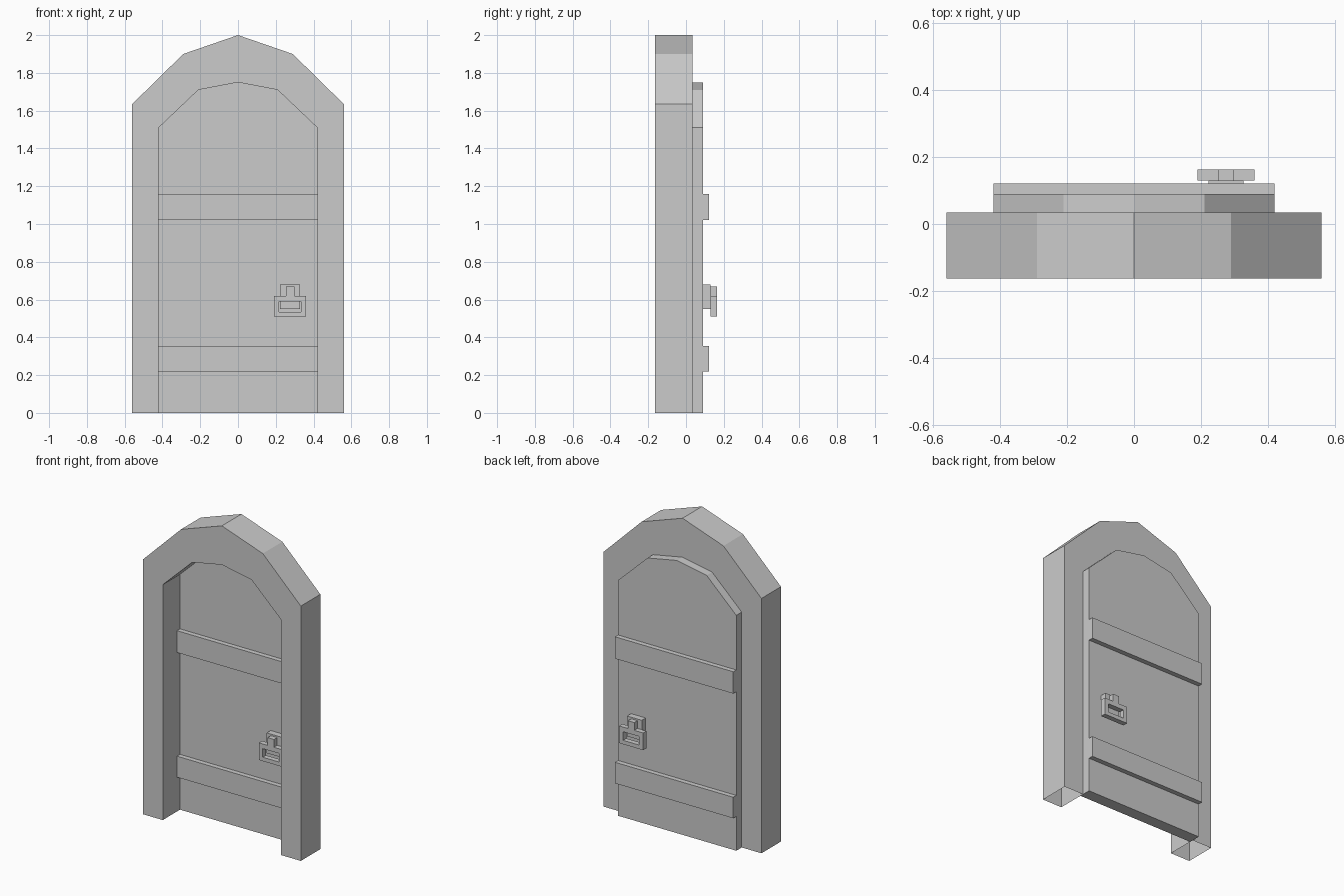
import bpy, bmesh

if "Cube" in bpy.data.objects:
    bpy.data.objects.remove(bpy.data.objects["Cube"])

DOOR_FRONT, DOOR_BACK = 0.012, 0.09
MID = (DOOR_FRONT + DOOR_BACK) / 2


def finish(name, bm):
    bmesh.ops.recalc_face_normals(bm, faces=bm.faces[:])
    mesh = bpy.data.meshes.new(name)
    bm.to_mesh(mesh)
    bm.free()
    obj = bpy.data.objects.new(name, mesh)
    bpy.context.collection.objects.link(obj)
    return obj


def mirrored(half):
    """Complete a left-half outline whose last point is on x = 0."""
    return half + [(-x, z) for x, z in reversed(half[:-1])]


def rect(x0, x1, z0, z1):
    return [(x0, z0), (x0, z1), (x1, z1), (x1, z0)]


def slab(name, outline, y0, y1):
    """Solid extrusion of an xz outline along y."""
    bm = bmesh.new()
    face = bm.faces.new([bm.verts.new((x, y0, z)) for x, z in outline])
    ext = bmesh.ops.extrude_face_region(bm, geom=[face], use_keep_orig=True)
    verts = [g for g in ext["geom"] if isinstance(g, bmesh.types.BMVert)]
    bmesh.ops.translate(bm, verts=verts, vec=(0, y1 - y0, 0))
    return finish(name, bm)


def surround(name, outer, inner, y0, y1, closed):
    """Rectangular section swept between two matching outlines."""
    bm = bmesh.new()
    loops = [[bm.verts.new((x, y, z)) for x, z in path]
             for path, y in ((outer, y0), (outer, y1), (inner, y1), (inner, y0))]
    n = len(outer)
    for i in range(n if closed else n - 1):
        j = (i + 1) % n
        for k in range(4):
            a, b = loops[k], loops[(k + 1) % 4]
            bm.faces.new((a[i], a[j], b[j], b[i]))
    return finish(name, bm)


# Arched frame (open underneath) and the door filling its opening
outer_arch = mirrored([(-0.56, 0), (-0.56, 1.635), (-0.29, 1.9), (0, 2.0)])
inner_arch = mirrored([(-0.42, 0), (-0.42, 1.51), (-0.21, 1.71), (0, 1.75)])
surround("door_frame", outer_arch, inner_arch, -0.163, 0.035, False)
slab("door_panel", inner_arch, DOOR_FRONT, DOOR_BACK)

# Cross bands and handle on both faces of the door
for label, side in (("front", -1), ("back", 1)):
    def depth(y):
        return MID + side * (y - MID)

    for band, z0, z1 in (("lower", 0.22, 0.355), ("upper", 1.02, 1.16)):
        slab(f"{label}_{band}_band", rect(-0.42, 0.42, z0, z1),
             depth(DOOR_BACK), depth(0.121))

    slab(f"{label}_handle_plate", rect(0.223, 0.327, 0.55, 0.68),
         depth(DOOR_BACK), depth(0.13))
    surround(f"{label}_handle_ring", rect(0.19, 0.36, 0.51, 0.62),
             rect(0.218, 0.333, 0.535, 0.59), depth(0.13), depth(0.163), True)
    slab(f"{label}_handle_stem", rect(0.253, 0.298, 0.62, 0.67),
         depth(0.13), depth(0.163))
